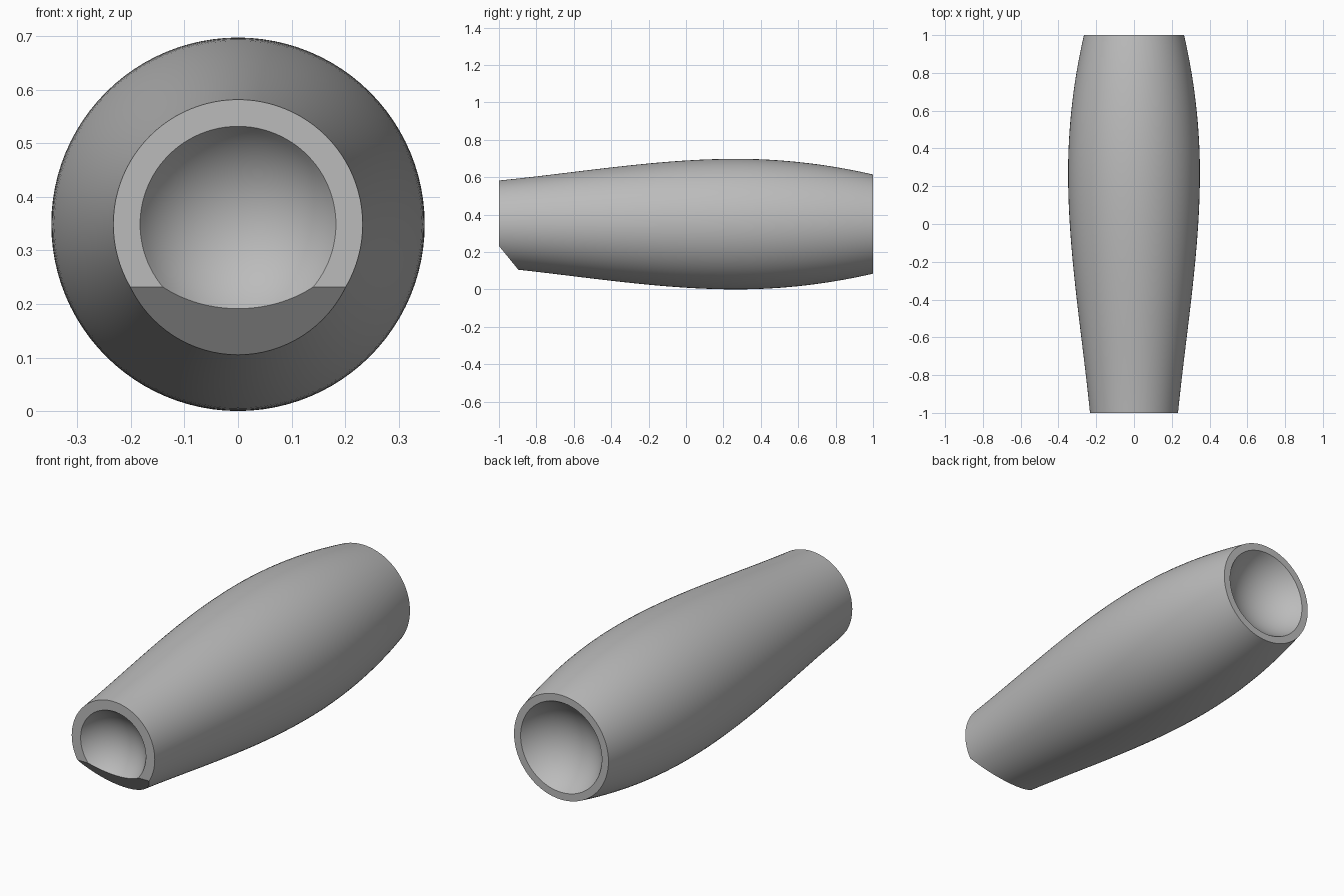
import bpy, bmesh, math
from mathutils import Vector, Matrix

if "Cube" in bpy.data.objects:
    bpy.data.objects.remove(bpy.data.objects["Cube"])

SEGMENTS = 96
AXIS_Z = 0.349
BELLY_Y, BELLY_R = 0.27, 0.349     # widest station
FRONT_R, FRONT_SLOPE = 0.233, 0.1
BACK_R = 0.265


def outer_radius(y):
    if y > BELLY_Y:
        u = (y - BELLY_Y) / (1 - BELLY_Y)
        return BELLY_R - (BELLY_R - BACK_R) * u * u
    span = BELLY_Y + 1
    t = (y + 1) / span
    rise = 3 * t**2 - 2 * t**3
    return FRONT_R + (BELLY_R - FRONT_R) * rise + FRONT_SLOPE * span * t * (1 - t)**2


def dimple(end, rim, ball, steps=14):
    """Profile of a spherical socket, from its rim to the axis."""
    offset = math.sqrt(ball**2 - rim**2)
    top = math.asin(rim / ball)
    for i in range(steps + 1):
        a = top * (1 - i / steps)
        yield (ball * math.sin(a), end * (1 + offset - ball * math.cos(a)))


# Profile: front socket, barrel, back socket
profile = list(dimple(-1, 0.183, 0.215))[::-1]
profile += [(outer_radius(-1 + i / 20), -1 + i / 20) for i in range(41)]
profile += list(dimple(1, 0.228, 0.265))

bm = bmesh.new()
verts = [bm.verts.new((r, y, 0)) for r, y in profile]
edges = [bm.edges.new(pair) for pair in zip(verts, verts[1:])]
bmesh.ops.spin(bm, geom=verts + edges, cent=(0, 0, 0), axis=(0, 1, 0),
               angle=math.tau, steps=SEGMENTS, use_duplicate=False)
bmesh.ops.remove_doubles(bm, verts=bm.verts, dist=1e-5)
bmesh.ops.translate(bm, verts=bm.verts, vec=(0, 0, AXIS_Z))

# Slanted flat under the front end
cut = bmesh.ops.bisect_plane(
    bm, geom=bm.verts[:] + bm.edges[:] + bm.faces[:], dist=1e-6,
    plane_co=Vector((0, -1, 0.232)), plane_no=Vector((0, -0.125, -0.102)).normalized(),
    clear_outer=True)
rim = [e for e in cut["geom_cut"] if isinstance(e, bmesh.types.BMEdge)]
bmesh.ops.triangle_fill(bm, use_beauty=True, edges=rim)
bmesh.ops.recalc_face_normals(bm, faces=bm.faces)

mesh = bpy.data.meshes.new("barrel_body")
bm.to_mesh(mesh)
bm.free()
body = bpy.data.objects.new("barrel_body", mesh)
bpy.context.collection.objects.link(body)

grey = bpy.data.materials.new("plain grey")
grey.diffuse_color = (0.5, 0.5, 0.5, 1)
grey.use_nodes = True
grey.node_tree.nodes["Principled BSDF"].inputs["Base Color"].default_value = grey.diffuse_color
mesh.materials.append(grey)

bpy.context.view_layer.objects.active = body
body.select_set(True)
bpy.ops.object.shade_smooth_by_angle(angle=math.radians(30))
